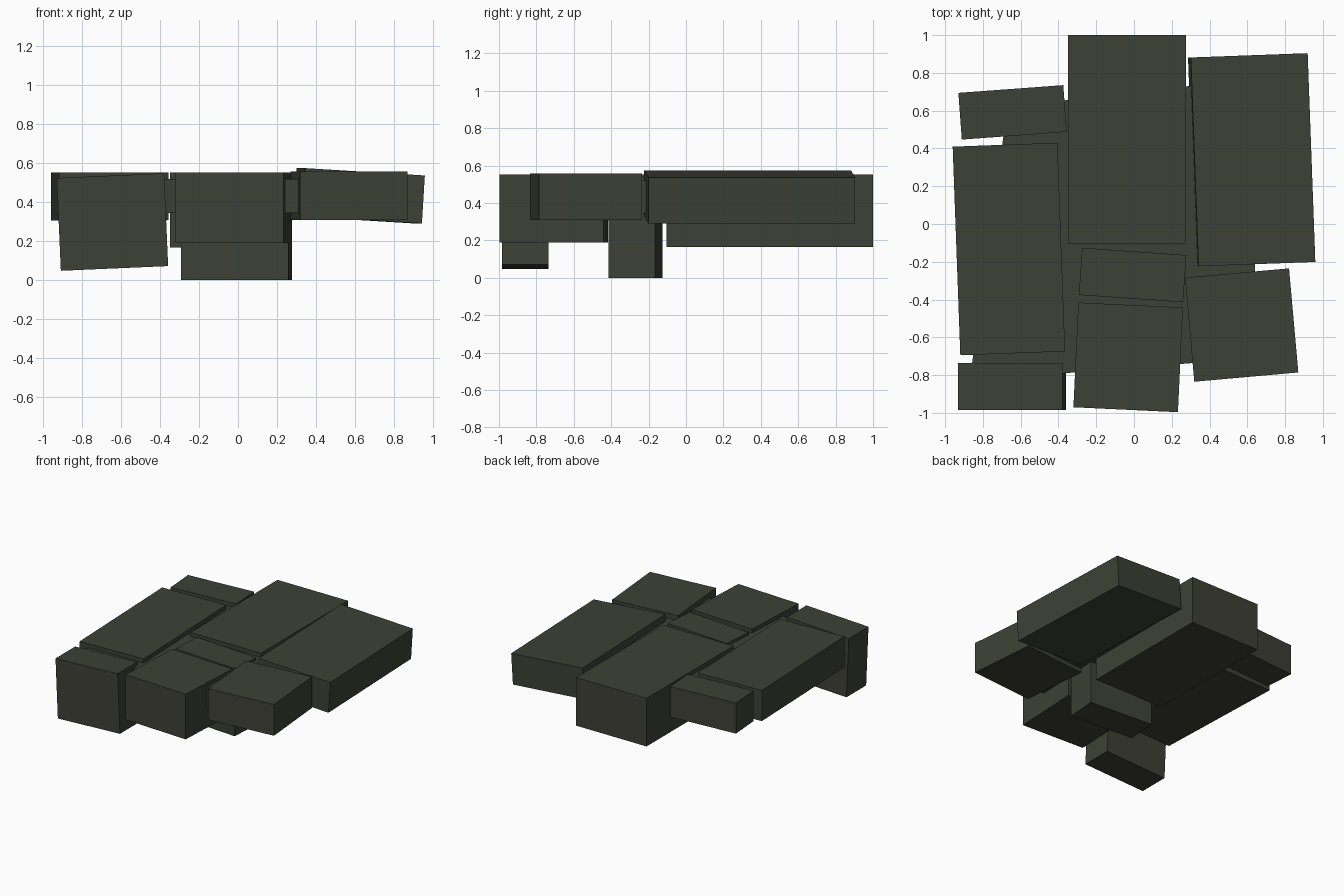
import bpy, bmesh
from math import radians

if "Cube" in bpy.data.objects:
    bpy.data.objects.remove(bpy.data.objects["Cube"])

# single dark stone colour
stone = bpy.data.materials.new("dark_olive_stone")
stone.diffuse_color = (0.047, 0.053, 0.036, 1)
stone.use_nodes = True
stone.node_tree.nodes["Principled BSDF"].inputs["Base Color"].default_value = stone.diffuse_color


def finish(name, bm):
    bmesh.ops.recalc_face_normals(bm, faces=bm.faces)
    me = bpy.data.meshes.new(name)
    bm.to_mesh(me)
    bm.free()
    me.materials.append(stone)
    ob = bpy.data.objects.new(name, me)
    bpy.context.collection.objects.link(ob)
    return ob


def block(name, centre, size, turn=0, tilt=0):
    """Stone block: turn = degrees about z, tilt = degrees about y."""
    bm = bmesh.new()
    bmesh.ops.create_cube(bm, size=1)
    bmesh.ops.scale(bm, vec=size, verts=bm.verts)
    ob = finish(name, bm)
    ob.location = centre
    ob.rotation_euler = (0, radians(tilt), radians(turn))


# left column
block("left_back_stone", (-0.643, 0.591, 0.43), (0.557, 0.248, 0.245), 4.2)
block("left_long_stone", (-0.6625, -0.1325, 0.43), (0.555, 1.105, 0.247), 2.1)
block("left_front_stone", (-0.645, -0.86, 0.298), (0.552, 0.25, 0.477), 0, -2.5)

# middle column
block("middle_long_stone", (-0.037, 0.448, 0.359), (0.626, 1.105, 0.386))
block("middle_small_stone", (-0.0075, -0.27, 0.271), (0.553, 0.25, 0.542), -4)
block("middle_front_stone", (-0.031, -0.706, 0.371), (0.554, 0.555, 0.362), -2.7)

# right column
block("right_long_stone", (0.623, 0.34, 0.433), (0.62, 1.106, 0.247), 2.1, 3.5)
block("right_front_stone", (0.57, -0.535, 0.434), (0.553, 0.553, 0.25), 5.1)

# recessed mortar slab filling the joints
bm = bmesh.new()
base = bm.faces.new([bm.verts.new((x, y, 0.345)) for x, y in
                     ((-0.87, -0.83), (0.64, -0.71), (0.64, 0.77), (-0.67, 0.62))])
top = bmesh.ops.extrude_face_region(bm, geom=[base], use_keep_orig=True)
bmesh.ops.translate(bm, vec=(0, 0, 0.175),
                    verts=[v for v in top["geom"] if isinstance(v, bmesh.types.BMVert)])
finish("mortar_slab", bm)
